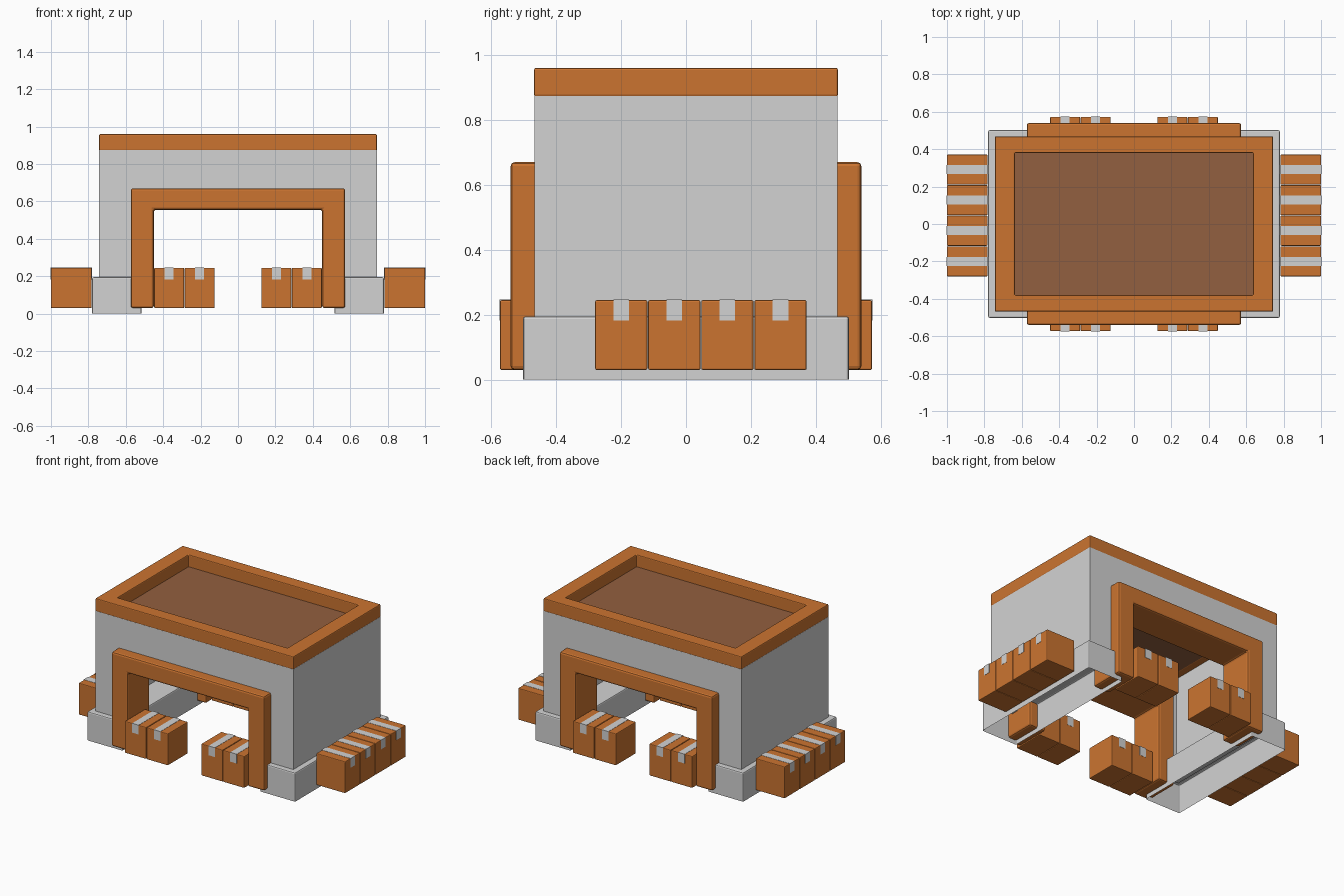
import bpy, bmesh

if "Cube" in bpy.data.objects:
    bpy.data.objects.remove(bpy.data.objects["Cube"])


def material(name, rgb):
    m = bpy.data.materials.new(name)
    m.diffuse_color = (*rgb, 1)
    m.use_nodes = True
    m.node_tree.nodes["Principled BSDF"].inputs["Base Color"].default_value = m.diffuse_color
    return m


ORANGE = material("orange", (0.60, 0.175, 0.03))
GREY = material("light grey", (0.65, 0.65, 0.65))
BROWN = material("roof brown", (0.29, 0.115, 0.05))


def finish(bm, name, mat, bevel=0.0, segments=2):
    bmesh.ops.recalc_face_normals(bm, faces=bm.faces)
    mesh = bpy.data.meshes.new(name)
    bm.to_mesh(mesh)
    bm.free()
    mesh.materials.append(mat)
    ob = bpy.data.objects.new(name, mesh)
    bpy.context.collection.objects.link(ob)
    if bevel:
        mod = ob.modifiers.new("Bevel", 'BEVEL')
        mod.width = bevel
        mod.segments = segments
    return ob


def box(name, lo, hi, mat, bevel=0.0, open_bottom=False):
    bm = bmesh.new()
    bmesh.ops.create_cube(bm, size=1)
    for v in bm.verts:
        v.co = [lo[i] if v.co[i] < 0 else hi[i] for i in range(3)]
    if open_bottom:
        bm.faces.ensure_lookup_table()
        low = min(bm.faces, key=lambda f: f.calc_center_median().z)
        bmesh.ops.delete(bm, geom=[low], context='FACES_ONLY')
    return finish(bm, name, mat, bevel)


def arch(name, outer, inner, z0, z_in, z_out, y0, y1, mat, bevel=0.0):
    # upside-down U profile pushed along y
    pts = [(-outer, z0), (-outer, z_out), (outer, z_out), (outer, z0),
           (inner, z0), (inner, z_in), (-inner, z_in), (-inner, z0)]
    bm = bmesh.new()
    face = bm.faces.new([bm.verts.new((x, y0, z)) for x, z in pts])
    ext = bmesh.ops.extrude_face_region(bm, geom=[face])
    for v in ext["geom"]:
        if isinstance(v, bmesh.types.BMVert):
            v.co.y = y1
    return finish(bm, name, mat, bevel)


def ring(name, outer, inner, z0, z1, mat, bevel):
    # rectangular ring made of four quads, pushed upwards
    signs = [(-1, -1), (1, -1), (1, 1), (-1, 1)]
    bm = bmesh.new()
    o = [bm.verts.new((sx * outer[0], sy * outer[1], z0)) for sx, sy in signs]
    n = [bm.verts.new((sx * inner[0], sy * inner[1], z0)) for sx, sy in signs]
    faces = [bm.faces.new((o[i], o[(i + 1) % 4], n[(i + 1) % 4], n[i])) for i in range(4)]
    ext = bmesh.ops.extrude_face_region(bm, geom=faces)
    for v in ext["geom"]:
        if isinstance(v, bmesh.types.BMVert):
            v.co.z = z1
    return finish(bm, name, mat, bevel)


def carton(name, lo, hi, axis):
    # box with a tape strip over the top and down both ends along the axis
    box(name, lo, hi, ORANGE, 0.005)
    across = 1 - axis
    mid = (lo[across] + hi[across]) / 2
    e = 0.0015

    def strip(part, a0, a1, z0, z1):
        l, h = [0, 0, z0], [0, 0, z1]
        l[axis], h[axis] = a0, a1
        l[across], h[across] = mid - 0.024, mid + 0.024
        box(name + part, l, h, GREY)

    strip("_tape_top", lo[axis] - e, hi[axis] + e, hi[2] - 0.004, hi[2] + e)
    strip("_tape_end_a", lo[axis] - e, lo[axis] + 0.004, hi[2] - 0.062, hi[2])
    strip("_tape_end_b", hi[axis] - 0.004, hi[axis] + e, hi[2] - 0.062, hi[2])


# Roof rim and sunken roof panel
ring("roof_rim", (0.743, 0.468), (0.637, 0.38), 0.872, 0.96, ORANGE, 0.006)
box("roof_panel", (-0.66, -0.40, 0.873), (0.66, 0.40, 0.878), BROWN)

# Hollow building: end walls with openings, side walls, plinths, door frames
for s, side in ((-1, "front"), (1, "back")):
    arch(side + "_wall", 0.742, 0.515, 0.18, 0.61, 0.874, s * 0.467, s * 0.42, GREY)
    ys = sorted((s * 0.54, s * 0.30))
    arch(side + "_door_frame", 0.573, 0.45, 0.03, 0.555, 0.67, *ys, ORANGE, 0.012)

for s, side in ((-1, "left"), (1, "right")):
    xs = sorted((s * 0.742, s * 0.69))
    box(side + "_wall", (xs[0], -0.467, 0.18), (xs[1], 0.467, 0.874), GREY)
    xs = sorted((s * 0.78, s * 0.515))
    box(side + "_plinth", (xs[0], -0.502, 0), (xs[1], 0.502, 0.195), GREY, 0.008, True)

    # Row of four cartons along the outer side
    xs = sorted((s * 0.783, s * 1.0))
    for i in range(4):
        y = -0.28 + i * 0.1635
        carton(f"{side}_carton_{i + 1}", (xs[0], y, 0.03), (xs[1], y + 0.161, 0.245), 0)

    # Pairs of cartons inside the front and back door frames
    for t, end in ((-1, "front"), (1, "back")):
        ys = sorted((t * 0.573, t * 0.357))
        for i in range(2):
            xs2 = sorted((s * (0.448 - i * 0.163), s * (0.288 - i * 0.163)))
            carton(f"{end}_{side}_carton_{i + 1}",
                   (xs2[0], ys[0], 0.03), (xs2[1], ys[1], 0.245), 1)
